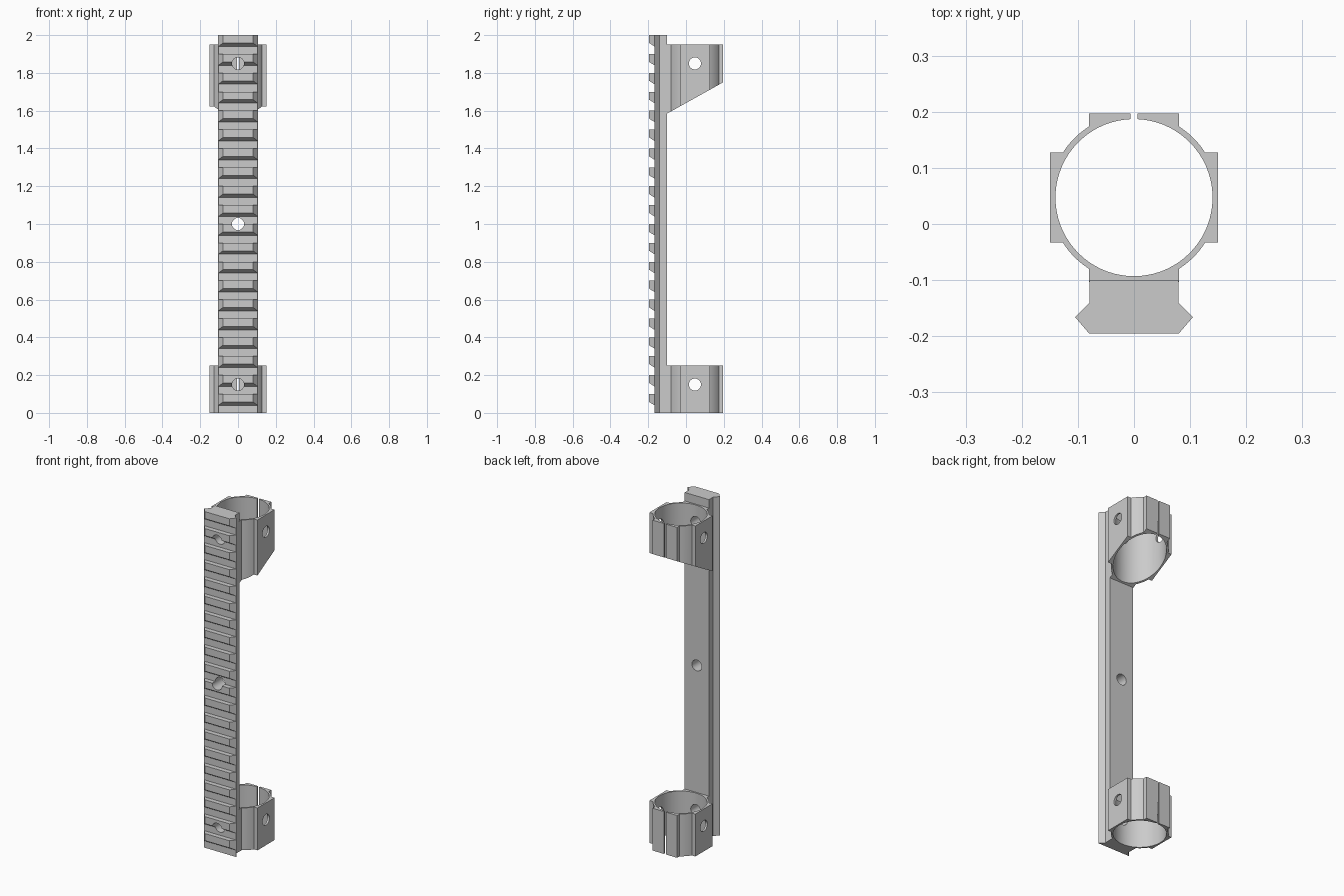
import bpy, bmesh, math
from mathutils import Vector

cube = bpy.data.objects.get("Cube")
if cube:
    bpy.data.objects.remove(cube, do_unlink=True)

metal = bpy.data.materials.new("plain_grey")
metal.use_nodes = True
GREY = (0.6, 0.6, 0.6, 1)
metal.diffuse_color = GREY
metal.node_tree.nodes["Principled BSDF"].inputs["Base Color"].default_value = GREY

RING_Y = 0.047      # centre of both clamp rings
OUTER, INNER = 0.15, 0.14
PAD = 0.08          # half width of the flat pads
GAP = 0.006         # half width of the clamp slit
HOLE = 0.032


def finish(bm, name):
    bmesh.ops.recalc_face_normals(bm, faces=bm.faces)
    mesh = bpy.data.meshes.new(name)
    bm.to_mesh(mesh)
    bm.free()
    obj = bpy.data.objects.new(name, mesh)
    bpy.context.collection.objects.link(obj)
    mesh.materials.append(metal)
    return obj


def add_prism(bm, points, shift):
    """Extrude a closed outline by a vector and return its starting vertices."""
    start = [bm.verts.new(p) for p in points]
    end = [bm.verts.new(Vector(p) + Vector(shift)) for p in points]
    bm.faces.new(start)
    bm.faces.new(end[::-1])
    for i in range(len(start)):
        bm.faces.new((start[i - 1], start[i], end[i], end[i - 1]))
    return start


def drill(centre, direction, length):
    """Round cutter running from centre along direction."""
    d = Vector(direction)
    side = Vector((0, 0, 1)).cross(d)
    bm = bmesh.new()
    ring = [Vector(centre) + HOLE * (side * math.cos(a) + Vector((0, 0, math.sin(a))))
            for a in (math.tau * i / 32 for i in range(32))]
    add_prism(bm, ring, d * length)
    return finish(bm, "hole_cutter")


def cut(obj, cutter):
    cutter.hide_render = True
    mod = obj.modifiers.new("cut", "BOOLEAN")
    mod.operation = "DIFFERENCE"
    mod.solver = "EXACT"
    mod.object = cutter
    bpy.context.view_layer.objects.active = obj
    bpy.ops.object.modifier_apply(modifier=mod.name)
    bpy.data.objects.remove(cutter, do_unlink=True)


def smooth(obj):
    bpy.ops.object.select_all(action="DESELECT")
    obj.select_set(True)
    bpy.context.view_layer.objects.active = obj
    bpy.ops.object.shade_smooth_by_angle(angle=math.radians(25))


# Rail: dovetail outline along the full height
half = [(0.079, -0.101), (0.079, -0.14), (0.105, -0.166), (0.08, -0.195)]
outline = half + [(-x, y) for x, y in reversed(half)]
bm = bmesh.new()
add_prism(bm, [(x, y, 0) for x, y in outline], (0, 0, 2))
rail = finish(bm, "rail")

# Cross slots with a slanted upper wall
bm = bmesh.new()
for k in range(20):
    z = k * 0.1
    low = z if k else -0.02
    add_prism(bm, [(-0.2, -0.167, low), (-0.2, -0.167, z + 0.04),
                   (-0.2, -0.223, z + 0.076), (-0.2, -0.223, low)], (0.4, 0, 0))
cut(rail, finish(bm, "slot_cutter"))

# Screw holes through the rail
for z in (0.15, 1, 1.85):
    cut(rail, drill((0, -0.3, z), (0, 1, 0), 0.35))
smooth(rail)


def polar(radius, angle):
    return radius * math.cos(angle), radius * math.sin(angle)


def ring_outline():
    """Split ring with four flat pads, as one closed loop from the slit."""
    pts = [(-GAP, OUTER), (-PAD, OUTER)]
    edge = math.asin(PAD / OUTER)
    span = math.pi / 2 - 2 * edge
    for quarter in range(1, 5):
        base = quarter * math.pi / 2
        # thin arc between two pads
        pts += [polar(OUTER, base + edge + span * i / 10) for i in range(11)]
        # flat pad after the arc; the last one stops at the slit
        turn = base + math.pi / 2
        c, s = math.cos(turn), math.sin(turn)
        for y in (-PAD, PAD if quarter < 4 else -GAP):
            pts.append((OUTER * c - y * s, OUTER * s + y * c))
    slit = math.asin(GAP / INNER)
    sweep = math.tau - 2 * slit
    pts += [polar(INNER, math.pi / 2 - slit - sweep * i / 72) for i in range(73)]
    return pts


def clamp_ring(name, bottom, top, slope, hole_z):
    """Clamp ring whose underside rises towards the back by slope."""
    bm = bmesh.new()
    pts = [(x, y + RING_Y, bottom) for x, y in ring_outline()]
    for v in add_prism(bm, pts, (0, 0, top - bottom)):
        v.co.z += slope * (v.co.y - RING_Y + OUTER)
    obj = finish(bm, name)
    cut(obj, drill((-0.3, RING_Y, hole_z), (1, 0, 0), 0.6))
    cut(obj, drill((0, -0.3, hole_z), (0, 1, 0), 0.35))
    smooth(obj)


clamp_ring("lower_clamp_ring", 0, 0.25, 0, 0.15)
clamp_ring("upper_clamp_ring", 1.583, 1.95, 0.557, 1.85)
